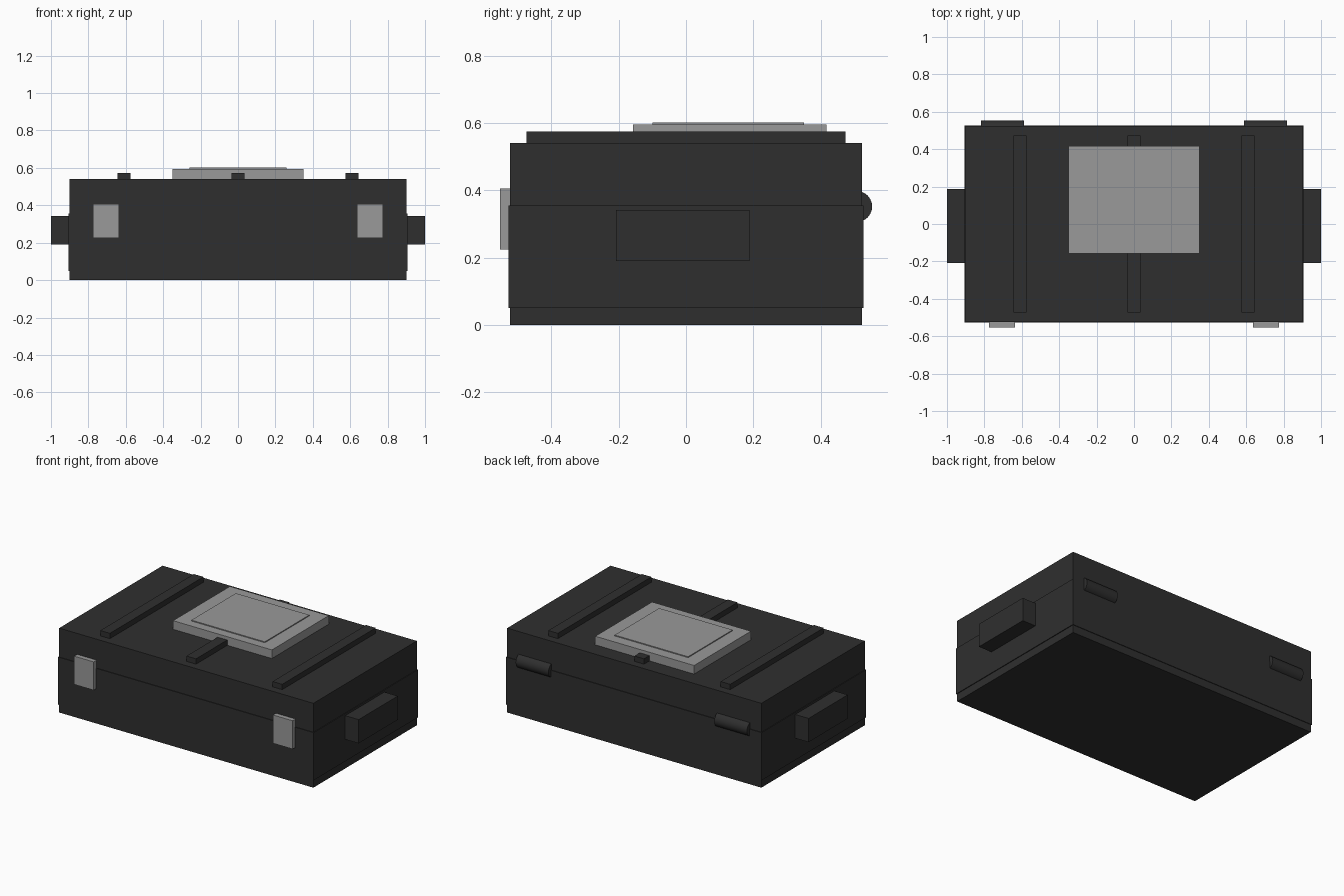
import bpy
from math import pi

if "Cube" in bpy.data.objects:
    bpy.data.objects.remove(bpy.data.objects["Cube"], do_unlink=True)


def material(name, value):
    m = bpy.data.materials.new(name)
    m.use_nodes = True
    color = (value, value, value, 1)
    m.diffuse_color = color
    m.node_tree.nodes["Principled BSDF"].inputs["Base Color"].default_value = color
    return m


black = material("charcoal_black", 0.028)
grey = material("metal_grey", 0.32)


def box(name, x, y, z, mat):
    """Box from (min, max) ranges on each axis."""
    ranges = (x, y, z)
    bpy.ops.mesh.primitive_cube_add(size=1, location=[(a + b) / 2 for a, b in ranges])
    o = bpy.context.object
    o.name = name
    o.scale = [b - a for a, b in ranges]
    bpy.ops.object.transform_apply(location=False, rotation=False, scale=True)
    o.data.materials.append(mat)
    return o


# Case body: recessed foot, slightly wider lower shell, lid
box("case_foot", (-0.9, 0.9), (-0.523, 0.523), (0, 0.05), black)
box("lower_shell", (-0.905, 0.905), (-0.527, 0.527), (0.05, 0.355), black)
box("lid", (-0.9, 0.9), (-0.523, 0.523), (0.355, 0.54), black)

# Lid ribs
for name, x in (("right", -0.61), ("middle", 0), ("left", 0.61)):
    box(name + "_rib", (x - 0.034, x + 0.034), (-0.473, 0.473), (0.535, 0.574), black)

# Raised plate and its centre panel
box("top_plate", (-0.35, 0.35), (-0.157, 0.418), (0.535, 0.595), grey)
box("plate_panel", (-0.26, 0.26), (-0.1, 0.35), (0.593, 0.601), grey)

# Paired side fittings
for side, s in (("left", 1), ("right", -1)):
    box(side + "_latch", sorted((s * 0.635, s * 0.774)), (-0.553, -0.52), (0.225, 0.406), grey)
    box(side + "_handle", sorted((s * 0.895, s)), (-0.208, 0.188), (0.19, 0.342), black)
    bpy.ops.mesh.primitive_cylinder_add(vertices=24, radius=0.046, depth=0.232,
                                        location=(s * 0.703, 0.507, 0.352),
                                        rotation=(0, pi / 2, 0))
    hinge = bpy.context.object
    hinge.name = side + "_hinge"
    hinge.data.materials.append(black)
    bpy.ops.object.shade_smooth_by_angle()
